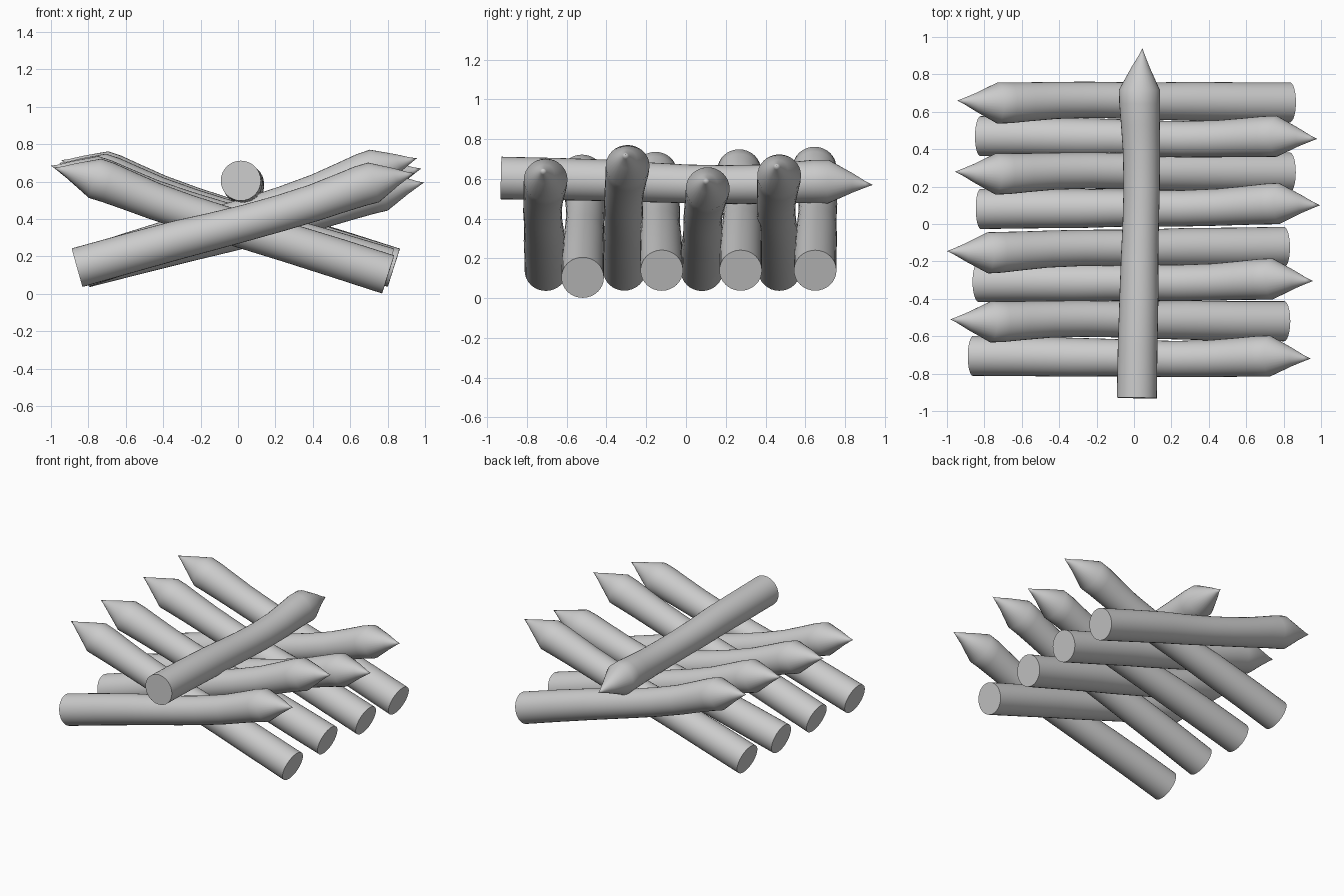
import bpy, bmesh, math
from mathutils import Vector

if "Cube" in bpy.data.objects:
    bpy.data.objects.remove(bpy.data.objects["Cube"])

wood = bpy.data.materials.new("plain grey")
wood.diffuse_color = (0.6, 0.6, 0.6, 1)
wood.use_nodes = True
wood.node_tree.nodes["Principled BSDF"].inputs["Base Color"].default_value = wood.diffuse_color

SIDES = 32
# fraction of length, sideways offset, upward offset, radius
RINGS = [(0, 0, 0, .107), (.15, 0, 0, .106), (.3, .003, -.002, .104),
         (.40, .003, -.008, .1), (.5, .006, -.012, .097), (.6, .008, -.012, .097),
         (.7, .004, -.007, .099), (.78, -.004, .004, .104), (.84, -.010, .012, .109),
         (.88, -.012, .012, .110), (.945, -.008, .008, .049), (.98, -.002, .002, .016)]


def stake(name, base, tip):
    """Slightly wavy log from a flat base to a sharpened tip."""
    base, tip = Vector(base), Vector(tip)
    axis = tip - base
    side = axis.cross(Vector((0, 0, 1))).normalized()
    up = side.cross(axis).normalized()
    bm = bmesh.new()
    loops = []
    for f, u, v, r in RINGS:
        c = base + axis * f + side * u + up * v
        loops.append([bm.verts.new(c + side * (r * math.cos(a)) + up * (r * math.sin(a)))
                      for a in (2 * math.pi * i / SIDES for i in range(SIDES))])
    for a, b in zip(loops, loops[1:]):
        for i in range(SIDES):
            j = (i + 1) % SIDES
            bm.faces.new((a[i], a[j], b[j], b[i]))
    point = bm.verts.new(tip)
    for i in range(SIDES):
        bm.faces.new((loops[-1][i], loops[-1][(i + 1) % SIDES], point))
    bm.faces.new(loops[0])
    bmesh.ops.recalc_face_normals(bm, faces=bm.faces[:])
    me = bpy.data.meshes.new(name)
    bm.to_mesh(me)
    bm.free()
    me.materials.append(wood)
    ob = bpy.data.objects.new(name, me)
    bpy.context.collection.objects.link(ob)
    bpy.ops.object.select_all(action='DESELECT')
    ob.select_set(True)
    bpy.context.view_layer.objects.active = ob
    bpy.ops.object.shade_smooth_by_angle(angle=math.radians(40))


# stakes leaning to the right
for i, (b, t) in enumerate([
        ((-.86, -.705, .14), (.945, -.72, .645)),
        ((-.83, -.31, .14), (.957, -.305, .725)),
        ((-.82, .08, .14), (.995, .10, .595)),
        ((-.82, .47, .14), (.98, .455, .67))]):
    stake(f"right_stake_{i + 1}", b, t)

# stakes leaning to the left
for i, (b, t) in enumerate([
        ((.803, -.52, .104), (-.983, -.51, .675)),
        ((.803, -.122, .14), (-1.0, -.145, .685)),
        ((.833, .275, .14), (-.957, .28, .70)),
        ((.833, .65, .14), (-.945, .66, .715))]):
    stake(f"left_stake_{i + 1}", b, t)

# log lying in the crossing
stake("cross_log", (.015, -.93, .605), (.045, .94, .57))
